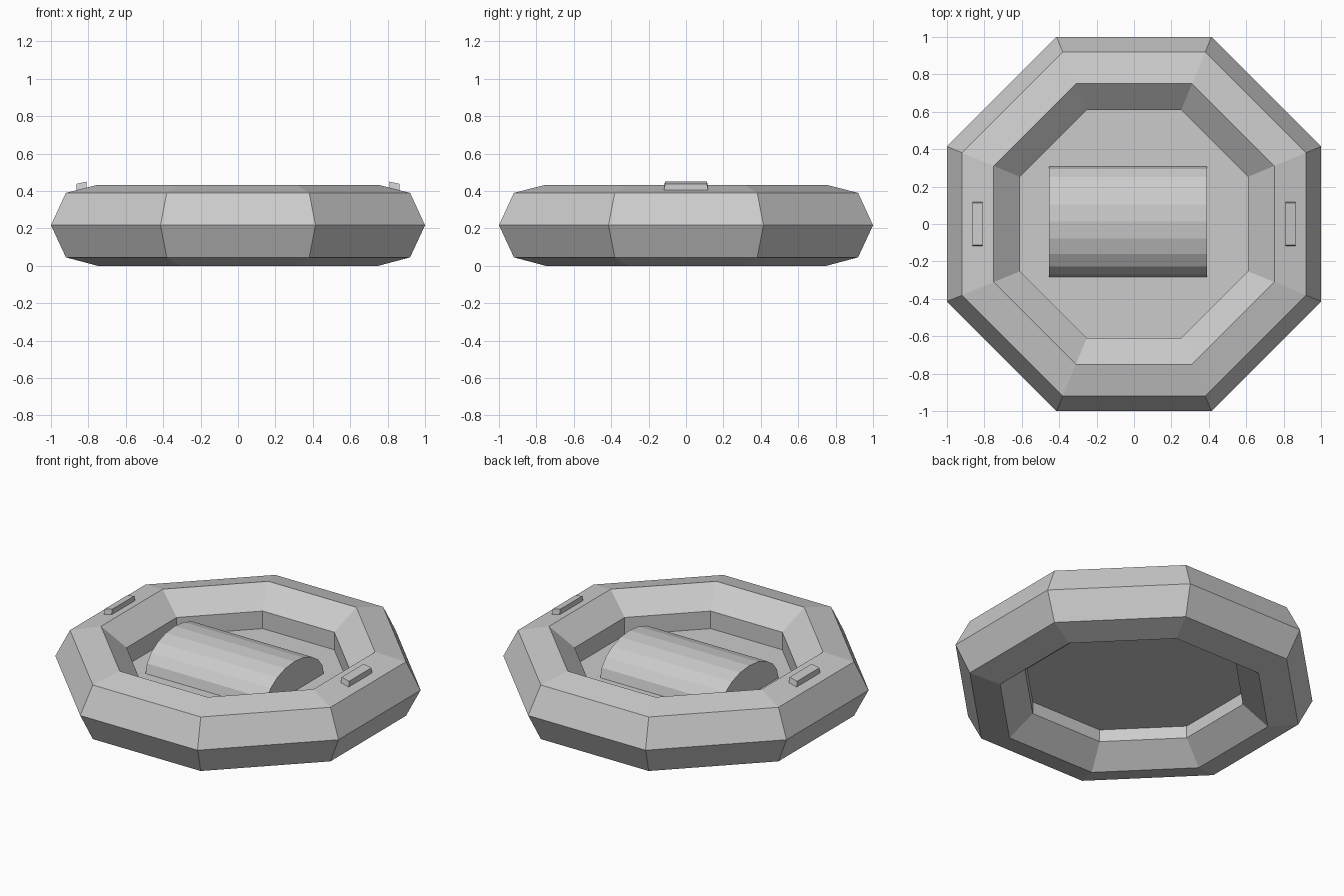
import bpy, bmesh
from math import sin, cos, pi

if "Cube" in bpy.data.objects:
    bpy.data.objects.remove(bpy.data.objects["Cube"])


def make(name, verts, faces):
    me = bpy.data.meshes.new(name)
    bm = bmesh.new()
    vs = [bm.verts.new(v) for v in verts]
    for f in faces:
        bm.faces.new([vs[i] for i in f])
    bmesh.ops.recalc_face_normals(bm, faces=bm.faces)
    bm.to_mesh(me)
    bm.free()
    ob = bpy.data.objects.new(name, me)
    bpy.context.collection.objects.link(ob)
    return ob


def octagon(apothem, z):
    r = apothem / cos(pi / 8)
    return [(r * cos(pi / 8 + i * pi / 4), r * sin(pi / 8 + i * pi / 4), z) for i in range(8)]


# Inflated octagonal tube: closed profile of (apothem, height)
profile = [(1.0, .217), (.92, .39), (.75, .433), (.61, .312),
           (.61, .122), (.75, 0), (.92, .045)]
n = len(profile)
verts = [v for a, z in profile for v in octagon(a, z)]
faces = [(k * 8 + i, k * 8 + (i + 1) % 8,
          (k + 1) % n * 8 + (i + 1) % 8, (k + 1) % n * 8 + i)
         for k in range(n) for i in range(8)]
make("raft_tube", verts, faces)

# Floor sheet
floor = make("raft_floor", octagon(.61, .2), [range(8)])
if floor.data.polygons[0].normal.z < 0:
    floor.data.flip_normals()

# Half-round seat bolster, open where it rests on the floor
seg = 10
arc = [(.0125 + .295 * cos(pi * i / seg), .2 + .19 * sin(pi * i / seg)) for i in range(seg + 1)]
verts = [(x, y, z) for x in (-.455, .39) for y, z in arc]
m = seg + 1
faces = [(i, i + 1, m + i + 1, m + i) for i in range(seg)]
faces += [range(m), range(m, 2 * m)]
make("seat_bolster", verts, faces)

# Tilted grab handles on both sides, tapered upwards
section = [(.865, .398, .12), (.81, .412, .12), (.81, .45, .112), (.863, .438, .112)]
for side, name in ((-1, "left_handle"), (1, "right_handle")):
    verts = [(side * x, s * y, z) for s in (-1, 1) for x, z, y in section]
    faces = [(0, 1, 2, 3), (4, 5, 6, 7)]
    faces += [(i, (i + 1) % 4, 4 + (i + 1) % 4, 4 + i) for i in range(4)]
    make(name, verts, faces)
